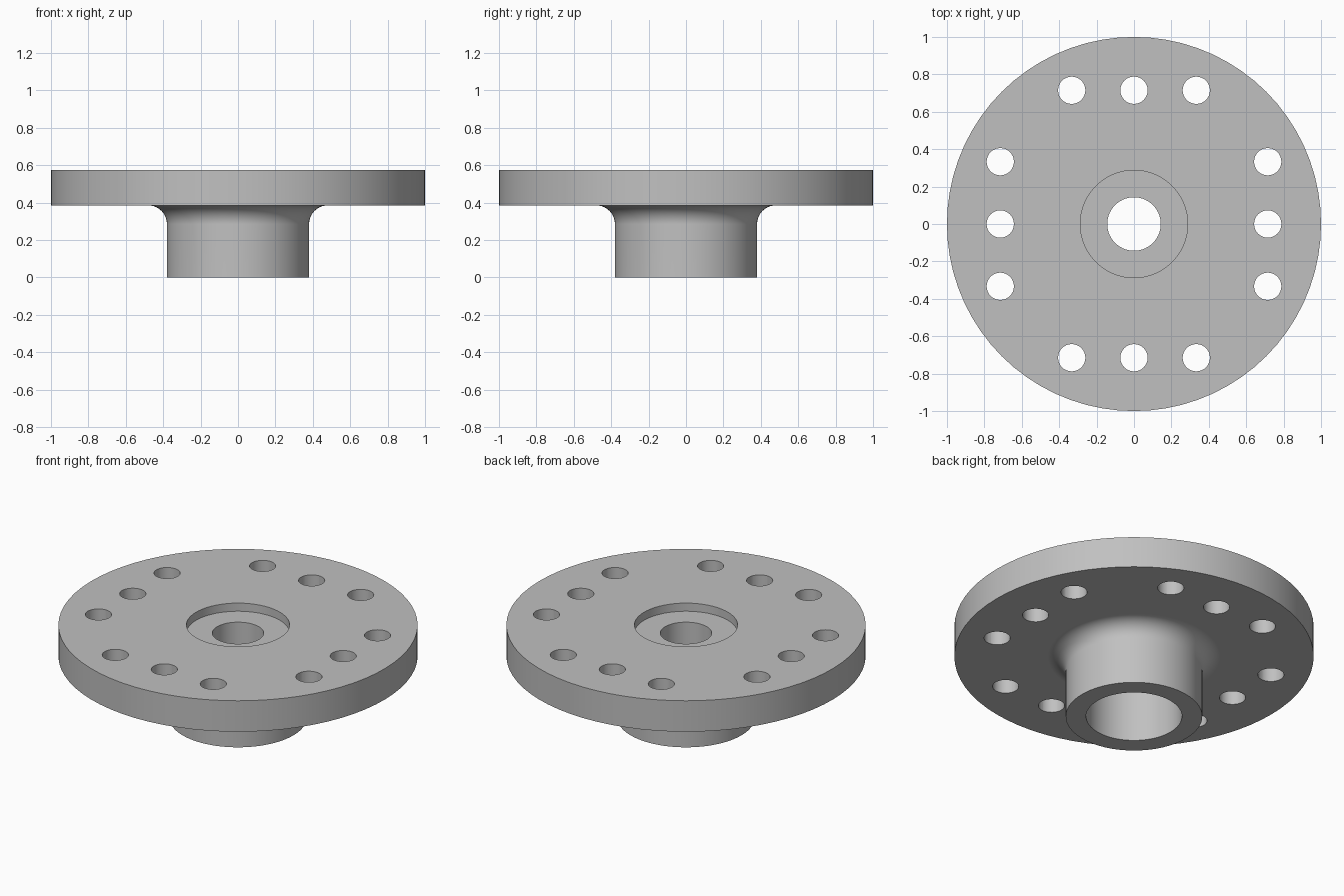
import bpy, bmesh, math

cube = bpy.data.objects.get("Cube")
if cube:
    bpy.data.objects.remove(cube)

SEGMENTS = 72
TOP, UNDERSIDE = 0.575, 0.385      # flange faces
HUB, FILLET = 0.38, 0.1            # hub radius and blend radius
BORE, SHAFT, RECESS = 0.267, 0.143, 0.287

steel = bpy.data.materials.new("steel_grey")
steel.use_nodes = True
grey = (0.53, 0.53, 0.53, 1)
steel.diffuse_color = grey
steel.node_tree.nodes["Principled BSDF"].inputs["Base Color"].default_value = grey


def add_object(name, bm):
    mesh = bpy.data.meshes.new(name)
    bmesh.ops.recalc_face_normals(bm, faces=bm.faces)
    bm.to_mesh(mesh)
    bm.free()
    mesh.materials.append(steel)
    obj = bpy.data.objects.new(name, mesh)
    bpy.context.collection.objects.link(obj)
    return obj


# Cross-section: hub, concave blend, flange, top recess, shaft hole, lower bore
profile = [(BORE, 0), (HUB, 0)]
for i in range(11):
    a = math.pi - i * math.pi / 20
    profile.append((HUB + FILLET + FILLET * math.cos(a),
                    UNDERSIDE - FILLET + FILLET * math.sin(a)))
profile += [(1, UNDERSIDE), (1, TOP), (RECESS, TOP), (RECESS, TOP - 0.05),
            (SHAFT, TOP - 0.05), (SHAFT, 0.37), (BORE, 0.37)]

bm = bmesh.new()
verts = [bm.verts.new((r, 0, z)) for r, z in profile]
edges = [bm.edges.new((v, verts[i - 1])) for i, v in enumerate(verts)]
bmesh.ops.spin(bm, geom=verts + edges, cent=(0, 0, 0), axis=(0, 0, 1),
               angle=math.tau, steps=SEGMENTS, use_merge=True)
bmesh.ops.remove_doubles(bm, verts=bm.verts, dist=0.0001)
flange = add_object("flanged_hub", bm)

# Bolt hole cutters: three on each of the four sides
bm = bmesh.new()
for side in range(4):
    for offset in (-0.333, 0, 0.333):
        a = side * math.pi / 2
        x = 0.715 * math.cos(a) - offset * math.sin(a)
        y = 0.715 * math.sin(a) + offset * math.cos(a)
        made = bmesh.ops.create_cone(bm, cap_ends=True, segments=32,
                                     radius1=0.073, radius2=0.073, depth=0.4)
        bmesh.ops.translate(bm, verts=made["verts"], vec=(x, y, 0.48))
cutter = add_object("bolt_hole_cutters", bm)
cutter.hide_render = True

drill = flange.modifiers.new("bolt_holes", "BOOLEAN")
drill.operation = "DIFFERENCE"
drill.solver = "EXACT"
drill.object = cutter

bpy.ops.object.select_all(action="DESELECT")
flange.select_set(True)
bpy.context.view_layer.objects.active = flange
bpy.ops.object.modifier_apply(modifier=drill.name)
bpy.data.objects.remove(cutter)

# Smooth round walls with crisp rims
bpy.ops.object.shade_smooth_by_angle(angle=math.radians(30))
weighted = flange.modifiers.new("weighted_normals", "WEIGHTED_NORMAL")
weighted.keep_sharp = True
